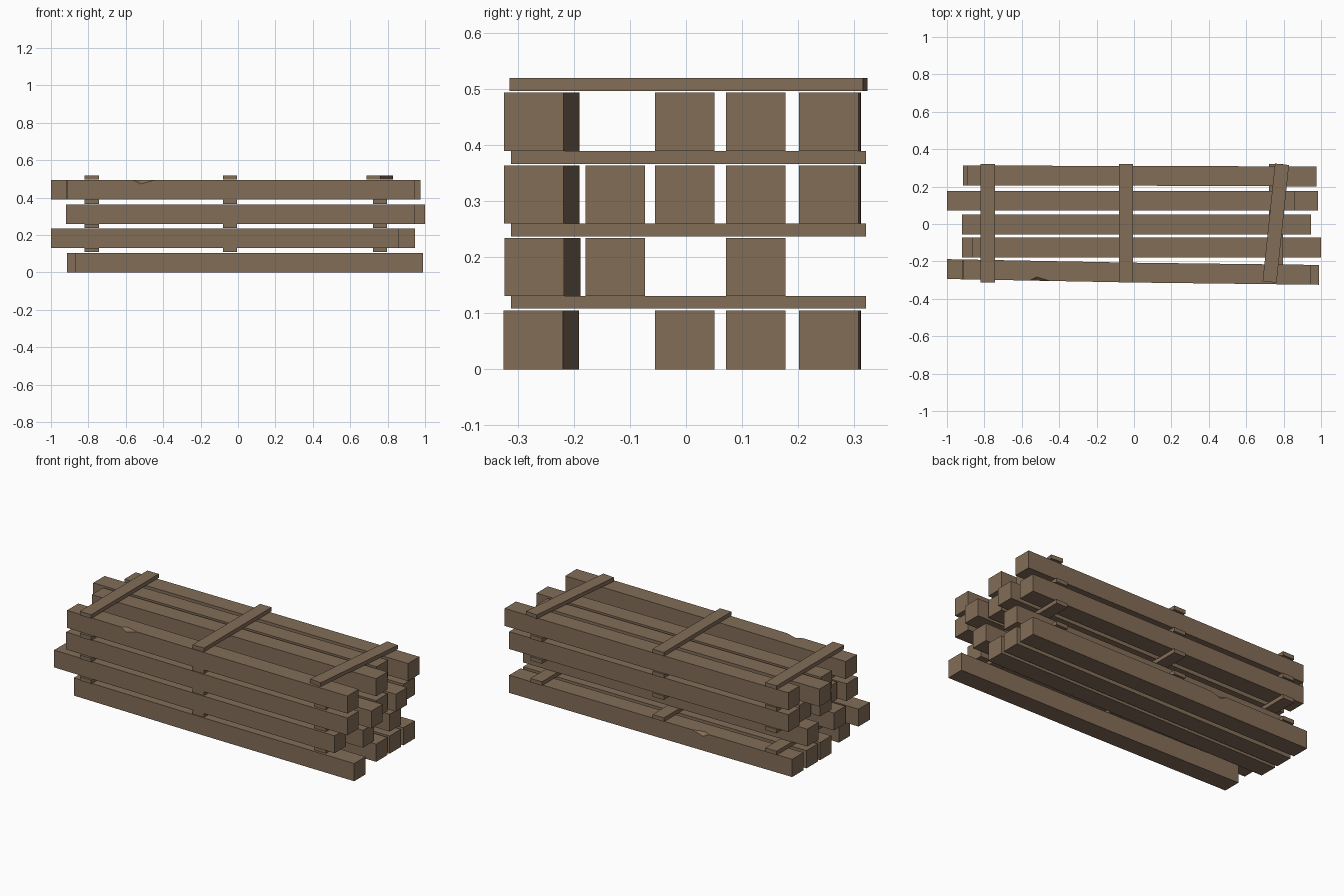
import bpy, bmesh, math

if "Cube" in bpy.data.objects:
    bpy.data.objects.remove(bpy.data.objects["Cube"])

wood = bpy.data.materials.new("weathered_wood")
wood.diffuse_color = (0.225, 0.153, 0.096, 1)
wood.use_nodes = True
wood.node_tree.nodes["Principled BSDF"].inputs["Base Color"].default_value = wood.diffuse_color


def finish(name, bm):
    bmesh.ops.remove_doubles(bm, verts=bm.verts, dist=1e-5)
    bmesh.ops.recalc_face_normals(bm, faces=bm.faces)
    me = bpy.data.meshes.new(name)
    bm.to_mesh(me)
    bm.free()
    me.materials.append(wood)
    ob = bpy.data.objects.new(name, me)
    bpy.context.collection.objects.link(ob)
    return ob


W = 0.106  # beam width


def beam(name, x0, x1, z0, z1, yl, ym, yr, chip=None, side=-1):
    """Beam swept along x; yl, ym, yr are its centre at left, middle, right.
    An optional chip is knocked out of the top edge on the given side."""
    def yc(x):
        return ym + (yl - ym) * -x if x < 0 else ym + (yr - ym) * x
    xs = [x0, 0.0, x1]
    if chip is not None:
        xs += [chip - 0.04, chip, chip + 0.07]
    bm = bmesh.new()
    rings = []
    for x in sorted(xs):
        d = 0.02 if x == chip else 0.0
        y, h = yc(x), W / 2
        pts = [(y - side * h, z0), (y + side * h, z0), (y + side * h, z1 - d),
               (y + side * (h - d), z1), (y - side * h, z1)]
        rings.append([bm.verts.new((x, py, pz)) for py, pz in pts])
    for a, b in zip(rings, rings[1:]):
        for i in range(5):
            j = (i + 1) % 5
            bm.faces.new((a[i], a[j], b[j], b[i]))
    bm.faces.new(rings[0])
    bm.faces.new(rings[-1])
    finish(name, bm)


# Beam columns from front to back: centre at left, middle, right
COL = {"A": (-0.241, -0.260, -0.272), "B": (-0.126,) * 3, "C": (-0.002,) * 3,
       "D": (0.1245,) * 3, "E": (0.259, 0.258, 0.254)}

# Beam x ranges by layer, bottom to top
LAYERS = [
    (0.0, 0.105, {"A": (-0.87, 0.99), "C": (-0.915, 0.945),
                  "D": (-0.915, 0.945), "E": (-0.915, 0.945)}),
    (0.131, 0.234, {"A": (-1.0, 0.86), "B": (-0.92, 0.945), "D": (-0.92, 0.945)}),
    (0.26, 0.363, {"A": (-0.92, 0.945), "B": (-0.865, 1.0), "C": (-0.915, 0.945),
                   "D": (-0.87, 0.985), "E": (-0.89, 0.945)}),
    (0.389, 0.493, {"A": (-0.915, 0.945), "C": (-0.92, 0.945),
                    "D": (-1.0, 0.86), "E": (-0.89, 0.975)}),
]
CHIPS = {(3, "A"): (-0.52, -1), (0, "E"): (-0.33, 1)}

for n, (z0, z1, row) in enumerate(LAYERS):
    for col, (x0, x1) in row.items():
        chip, side = CHIPS.get((n, col), (None, -1))
        beam(f"beam_layer{n + 1}_{col.lower()}", x0, x1, z0, z1, *COL[col],
             chip=chip, side=side)

# Thin cross slats laid over each layer
for n, z in enumerate((0.108, 0.237, 0.366, 0.496)):
    for k, x in enumerate((-0.782, -0.042, 0.758)):
        bm = bmesh.new()
        bmesh.ops.create_cube(bm, size=1)
        bmesh.ops.scale(bm, vec=(0.075, 0.633, 0.023), verts=bm.verts)
        ob = finish(f"cross_slat_layer{n + 1}_{k + 1}", bm)
        ob.location = (x, 0.0045, z + 0.0115)
        if n == 3 and k == 2:  # last top slat lies askew
            ob.rotation_euler.z = math.radians(-6)
